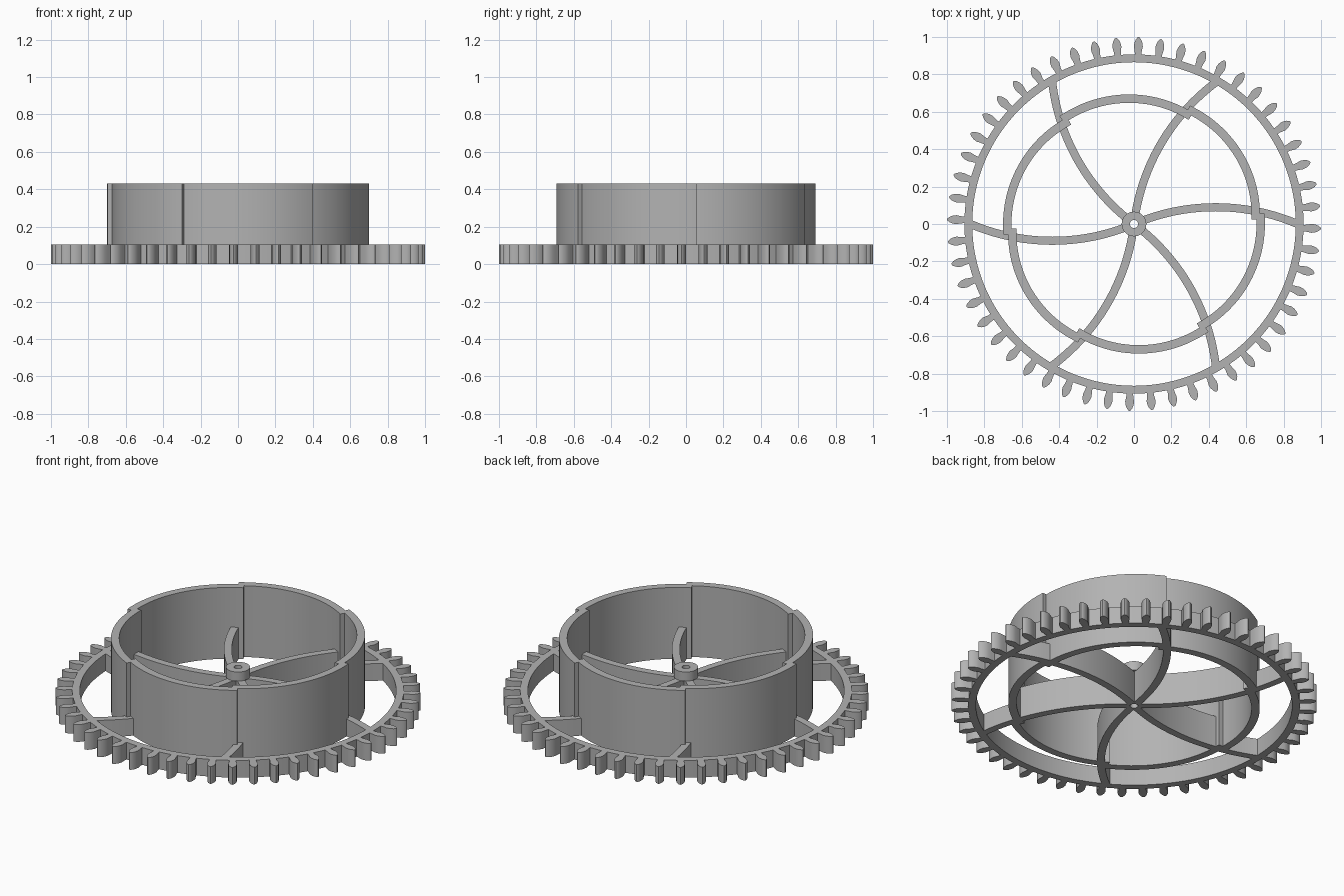
import bpy, bmesh
from math import pi, sin, cos, radians, hypot, asin
from mathutils import Matrix, Vector

cube = bpy.data.objects.get("Cube")
if cube:
    bpy.data.objects.remove(cube)

grey = bpy.data.materials.new("plain_grey")
grey.use_nodes = True
grey.diffuse_color = (0.45, 0.45, 0.45, 1)
grey.node_tree.nodes["Principled BSDF"].inputs["Base Color"].default_value = grey.diffuse_color


def finish(name, bm):
    """Turn a bmesh into a grey, edge-sharp smooth object."""
    bmesh.ops.recalc_face_normals(bm, faces=bm.faces)
    mesh = bpy.data.meshes.new(name)
    bm.to_mesh(mesh)
    bm.free()
    mesh.materials.append(grey)
    obj = bpy.data.objects.new(name, mesh)
    bpy.context.collection.objects.link(obj)
    bpy.ops.object.select_all(action='DESELECT')
    obj.select_set(True)
    bpy.context.view_layer.objects.active = obj
    bpy.ops.object.shade_smooth_by_angle(angle=radians(30))
    return obj


def wall(name, path, width, height, angle=0.0):
    """Upright strip that follows a flat path, turned about the z axis."""
    bm = bmesh.new()
    rings = []
    for i, p in enumerate(path):
        t = path[min(i + 1, len(path) - 1)] - path[max(i - 1, 0)]
        side = Vector((-t.y, t.x)).normalized() * width / 2
        a, b = p + side, p - side
        rings.append([bm.verts.new((q.x, q.y, z))
                      for q, z in ((a, 0), (b, 0), (b, height), (a, height))])
    for r, s in zip(rings, rings[1:]):
        for k in range(4):
            n = (k + 1) % 4
            bm.faces.new((r[k], r[n], s[n], s[k]))
    bm.faces.new(rings[0])
    bm.faces.new(rings[-1])
    bm.transform(Matrix.Rotation(angle, 4, 'Z'))
    return finish(name, bm)


def lathe(name, profile, steps):
    """Closed (radius, z) profile turned about the z axis."""
    bm = bmesh.new()
    rings = [[bm.verts.new((r * cos(2 * pi * i / steps), r * sin(2 * pi * i / steps), z))
              for r, z in profile] for i in range(steps)]
    count = len(profile)
    for i in range(steps):
        r, s = rings[i], rings[(i + 1) % steps]
        for k in range(count):
            n = (k + 1) % count
            bm.faces.new((r[k], r[n], s[n], s[k]))
    return finish(name, bm)


RIM_H, SPOKE_H, HUB_H, DRUM_H = 0.104, 0.19, 0.245, 0.43

# Gear rim
lathe("gear_rim", [(0.865, 0), (0.907, 0), (0.907, RIM_H), (0.865, RIM_H)], 128)

# Gear teeth: waisted root, rounded point
TEETH = 52
half = [(0.9, 0.017), (0.925, 0.019), (0.95, 0.024), (0.97, 0.021), (0.985, 0.015), (0.996, 0.007)]
outline = half + [(1.0, 0)] + [(r, -w) for r, w in reversed(half)]
bm = bmesh.new()
for i in range(TEETH):
    turn = Matrix.Rotation(radians(88.6) + 2 * pi * i / TEETH, 3, 'Z')
    low = [bm.verts.new(turn @ Vector((r, w, 0))) for r, w in outline]
    high = [bm.verts.new(v.co + Vector((0, 0, RIM_H))) for v in low]
    bm.faces.new(low)
    bm.faces.new(high)
    for k in range(len(low)):
        n = (k + 1) % len(low)
        bm.faces.new((low[k], low[n], high[n], high[k]))
finish("gear_teeth", bm)

# Hub: slim post with a wider bored cap
lathe("hub", [(0.022, 0), (0.04, 0), (0.04, SPOKE_H), (0.066, SPOKE_H),
              (0.066, HUB_H), (0.022, HUB_H)], 40)

# Spoke arc from the hub to the rim, split where it meets the drum
REACH, RISE = 0.885, 0.092
radius = ((REACH / 2) ** 2 + RISE ** 2) / (2 * RISE)
sweep = asin(REACH / 2 / radius)


def spoke_point(t):
    a = sweep * (2 * t - 1)
    return Vector((REACH / 2 + radius * sin(a), radius * cos(a) - radius + RISE))


def spoke_path(t0, t1, steps):
    return [spoke_point(t0 + (t1 - t0) * i / steps) for i in range(steps + 1)]


# Drum wall segment: radius grows along its length, leaving a step
def drum_path(steps=28):
    points = []
    for i in range(steps + 1):
        t = i / steps
        a = radians(2.5 + 62.5 * t)
        r = 0.651 + 0.027 * (1 - (1 - t) ** 2)
        points.append(Vector((r * cos(a), r * sin(a))))
    return points


for k in range(6):
    turn = k * pi / 3 - radians(0.3)
    wall(f"inner_spoke_{k + 1}", spoke_path(0.035, 0.74, 20), 0.043, SPOKE_H, turn)
    wall(f"outer_spoke_{k + 1}", spoke_path(0.74, 1.0, 8), 0.043, RIM_H, turn)
    wall(f"drum_wall_{k + 1}", drum_path(), 0.045, DRUM_H, turn)
